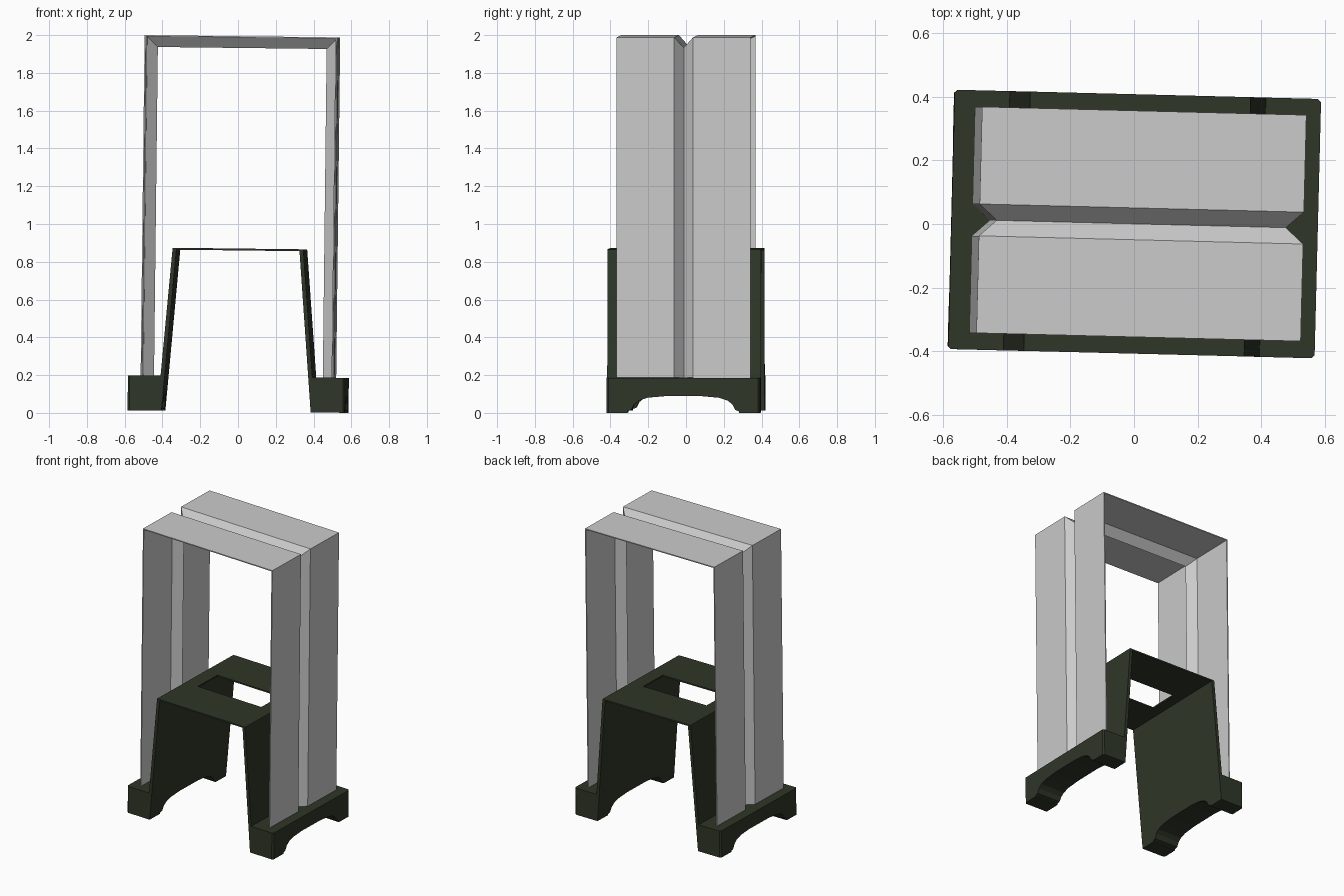
import bpy, bmesh
from math import radians
from mathutils import Matrix, Vector

if "Cube" in bpy.data.objects:
    bpy.data.objects.remove(bpy.data.objects["Cube"])

# whole model stands slightly turned and tilted
POSE = (Matrix.Translation((0, 0, 0.007))
        @ Matrix.Rotation(radians(0.67), 4, 'Y')
        @ Matrix.Rotation(radians(-1.45), 4, 'Z'))


def finish(name, bm):
    bmesh.ops.recalc_face_normals(bm, faces=bm.faces[:])
    me = bpy.data.meshes.new(name)
    bm.to_mesh(me)
    bm.free()
    ob = bpy.data.objects.new(name, me)
    bpy.context.collection.objects.link(ob)
    return ob


def prism(points, vec):
    """Extrude a closed 3D polygon along a vector."""
    bm = bmesh.new()
    face = bm.faces.new([bm.verts.new(p) for p in points])
    ext = bmesh.ops.extrude_face_region(bm, geom=[face])
    bmesh.ops.translate(bm, vec=vec, verts=[v for v in ext['geom'] if isinstance(v, bmesh.types.BMVert)])
    return bm


def cut(ob, cutter):
    cutter.hide_render = True
    mod = ob.modifiers.new("cut", 'BOOLEAN')
    mod.operation = 'DIFFERENCE'
    mod.solver = 'EXACT'
    mod.object = cutter
    bpy.context.view_layer.objects.active = ob
    bpy.ops.object.modifier_apply(modifier=mod.name)
    bpy.data.objects.remove(cutter)


# base: feet, leaning panels and thin top plate in one profile
half = [(0.395, 0), (0.575, 0), (0.575, 0.185), (0.402, 0.185), (0.346, 0.863)]
inner = [(-0.326, 0.853), (0.326, 0.853)]
outline = half + [(-x, z) for x, z in reversed(half)] + inner
D = 0.407
bm = prism([(x, -D, z) for x, z in outline], Vector((0, 2 * D, 0)))
corners = [e for e in bm.edges
           if all(abs(v.co.x) > 0.57 for v in e.verts)
           and abs(e.verts[0].co.z - e.verts[1].co.z) > 0.1]
bmesh.ops.bevel(bm, geom=corners, offset=0.01, segments=1, affect='EDGES')
base = finish("base_stand", bm)

# arch under both feet
arc = [(0.30, -0.05), (0.295, 0.008), (0.275, 0.015), (0.26, 0.045),
       (0.235, 0.065), (0.19, 0.08), (0.10, 0.088)]
arch = arc + [(-y, z) for y, z in reversed(arc)]
cut(base, finish("arch_cutter", prism([(-1, y, z) for y, z in arch], Vector((2, 0, 0)))))

# slot through the top plate
sx, sy = 0.25, 0.105
slot = [(-sx, -sy, 0.8), (sx, -sy, 0.8), (sx, sy, 0.8), (-sx, sy, 0.8)]
cut(base, finish("slot_cutter", prism(slot, Vector((0, 0, 0.2)))))

mat = bpy.data.materials.new("dark_green")
mat.diffuse_color = (0.028, 0.037, 0.021, 1)
mat.use_nodes = True
mat.node_tree.nodes["Principled BSDF"].inputs["Base Color"].default_value = mat.diffuse_color
base.data.materials.append(mat)

# tall frame: grooved sheet section swept along a mitred arch path
W, H, Y, T = 0.509, 1.987, 0.355, 0.007
section = [(-Y, 0), (-0.05, 0), (0, 0.055), (0.05, 0), (Y, 0)]
loop = section + [(y, d + T) for y, d in reversed(section)]
bm = bmesh.new()
stations = [(-1, False), (-1, True), (1, True), (1, False)]
rings = [[bm.verts.new((s * (W - d), y, H - d if top else 0.17)) for y, d in loop]
         for s, top in stations]
n = len(loop)
for a, b in zip(rings, rings[1:]):
    for i in range(n):
        j = (i + 1) % n
        bm.faces.new((a[i], a[j], b[j], b[i]))
m = len(section)
for ring in (rings[0], rings[-1]):
    for i in range(m - 1):
        bm.faces.new((ring[i], ring[i + 1], ring[n - 2 - i], ring[n - 1 - i]))
frame = finish("grooved_frame", bm)

for ob in (base, frame):
    ob.data.transform(POSE)
